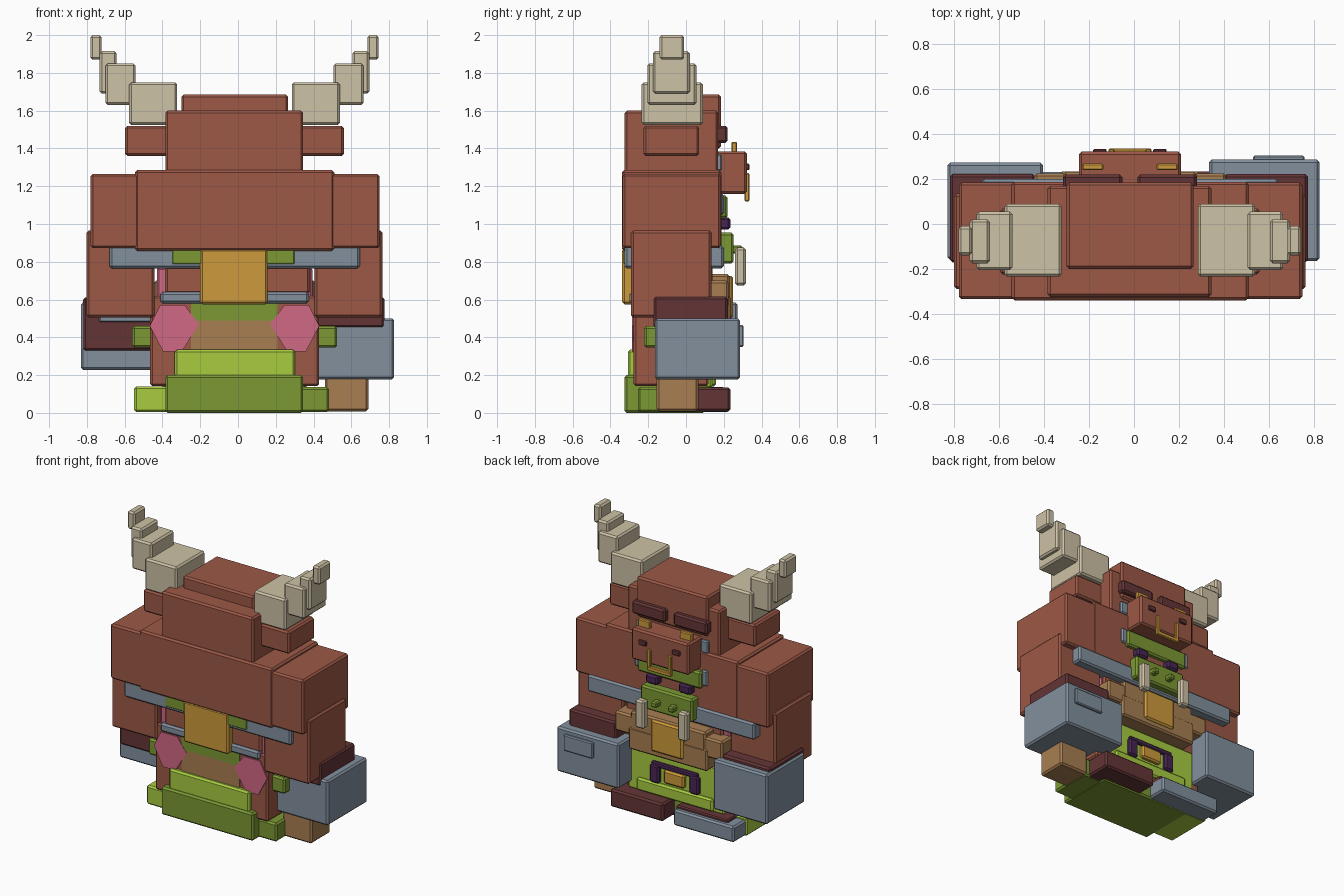
import bpy, bmesh

CX = -0.0185  # centre line of the paired parts


def lin(c):
    c /= 255
    return c / 12.92 if c <= 0.04045 else ((c + 0.055) / 1.055) ** 2.4


def mat(name, r, g, b):
    m = bpy.data.materials.new(name)
    m.diffuse_color = (lin(r), lin(g), lin(b), 1)
    return m


BROWN = mat("red_brown", 156, 88, 70)
BONE = mat("bone", 206, 194, 166)
STEEL = mat("steel_blue", 130, 144, 158)
GREEN = mat("dark_green", 124, 153, 52)
LIME = mat("light_green", 168, 204, 64)
GOLD = mat("gold", 206, 154, 60)
WOOD = mat("leather_tan", 168, 126, 82)
PINK = mat("pink", 208, 104, 132)
MAROON = mat("maroon", 100, 53, 54)
PURPLE = mat("purple", 72, 38, 84)


def finish(name, bm, m):
    me = bpy.data.meshes.new(name)
    bmesh.ops.recalc_face_normals(bm, faces=bm.faces)
    bm.to_mesh(me)
    bm.free()
    me.materials.append(m)
    ob = bpy.data.objects.new(name, me)
    bpy.context.collection.objects.link(ob)
    return ob


def box(name, m, x, y, z, bevel=0.012):
    """Chamfered block from (min, max) ranges."""
    bm = bmesh.new()
    bmesh.ops.create_cube(bm, size=1)
    for v in bm.verts:
        v.co = [r[0] if c < 0 else r[1] for c, r in zip(v.co, (x, y, z))]
    ob = finish(name, bm, m)
    mod = ob.modifiers.new("chamfer", 'BEVEL')
    mod.width = min(bevel, 0.2 * min(r[1] - r[0] for r in (x, y, z)))
    mod.segments = 1
    return ob


def pair(name, m, x, y, z):
    """Block on the +x side plus its mirror across the centre line."""
    box(name + "_right", m, x, y, z)
    box(name + "_left", m, (2 * CX - x[1], 2 * CX - x[0]), y, z)


def plate(name, m, pts, y):
    """Thin painted panel from an x-z outline."""
    bm = bmesh.new()
    f = bm.faces.new([bm.verts.new((px, y, pz)) for px, pz in pts])
    ext = bmesh.ops.extrude_face_region(bm, geom=[f])
    for v in ext["geom"]:
        if isinstance(v, bmesh.types.BMVert):
            v.co.y += 0.008
    finish(name, bm, m)


# Horns, stepping outward and upward
pair("horn_base", BONE, (0.285, 0.54), (-0.235, 0.09), (1.525, 1.75))
pair("horn_lower", BONE, (0.505, 0.665), (-0.205, 0.055), (1.63, 1.85))
pair("horn_upper", BONE, (0.605, 0.695), (-0.175, 0.02), (1.69, 1.915))
pair("horn_tip", BONE, (0.685, 0.745), (-0.14, -0.01), (1.87, 2.0))

# Head
box("head", BROWN, (-0.385, 0.345), (-0.325, 0.17), (1.22, 1.60))
box("head_top", BROWN, (-0.30, 0.265), (-0.2, 0.185), (1.4, 1.685))
pair("ear", BROWN, (0.30, 0.56), (-0.225, 0.07), (1.36, 1.52))
pair("brow", MAROON, (0.015, 0.28), (0.14, 0.22), (1.43, 1.52))
box("snout", BROWN, (-0.245, 0.21), (0.16, 0.322), (1.16, 1.385))
pair("eye", GOLD, (0.10, 0.195), (0.24, 0.27), (1.37, 1.435))
pair("nostril", MAROON, (0.085, 0.145), (0.31, 0.335), (1.285, 1.32))
pair("ring_side", GOLD, (0.05, 0.077), (0.31, 0.335), (1.125, 1.27))
box("ring_bottom", GOLD, (-0.114, 0.077), (0.31, 0.336), (1.12, 1.15))

# Shoulders and arms
box("shoulders", BROWN, (-0.78, 0.75), (-0.335, 0.185), (0.872, 1.265))
box("shoulder_middle", BROWN, (-0.545, 0.51), (-0.34, 0.187), (0.858, 1.285))
pair("arm", BROWN, (0.405, 0.765), (-0.29, 0.135), (0.505, 0.965))
pair("neck_plate", STEEL, (0.225, 0.27), (0.15, 0.2), (1.05, 1.16))
pair("cheek_plate", STEEL, (0.21, 0.27), (0.15, 0.19), (1.28, 1.37))

# Gauntlets, cuffs and fist
box("cuff_right", MAROON, (0.40, 0.775), (-0.172, 0.222), (0.45, 0.615))
box("cuff_left", MAROON, (-0.82, -0.44), (-0.172, 0.222), (0.33, 0.612))
box("gauntlet_right", STEEL, (0.335, 0.827), (-0.165, 0.287), (0.178, 0.5))
box("gauntlet_left", STEEL, (-0.832, -0.405), (-0.16, 0.273), (0.228, 0.585))
box("gauntlet_badge", STEEL, (0.53, 0.76), (0.27, 0.305), (0.35, 0.465))
box("fist", WOOD, (0.46, 0.69), (-0.155, 0.065), (0.008, 0.2))
box("wrist_strip", STEEL, (-0.735, -0.42), (-0.2, 0.1), (0.48, 0.51))

# Torso layers
box("chest_armour", STEEL, (-0.68, 0.645), (-0.325, 0.2), (0.765, 0.885))
box("chest_lining", GREEN, (-0.355, 0.305), (-0.33, 0.15), (0.78, 0.875))
box("waist", BROWN, (-0.385, 0.38), (-0.285, 0.14), (0.63, 0.8))
box("waist_lining", PINK, (-0.43, 0.395), (-0.27, 0.12), (0.6, 0.77))
box("waist_armour", STEEL, (-0.41, 0.375), (-0.3, 0.16), (0.58, 0.64))
box("belt_drop", GOLD, (-0.2, 0.157), (-0.338, 0.1), (0.575, 0.87))
box("lower_body", BROWN, (-0.465, 0.43), (-0.278, 0.12), (0.142, 0.62))
box("hip_block", GREEN, (-0.56, 0.525), (-0.222, 0.1), (0.345, 0.46))

# Painted panels on the lower body
plate("green_panel", GREEN, [(-0.25, 0.49), (0.21, 0.49), (0.21, 0.585), (-0.25, 0.585)], -0.284)
plate("tan_panel", WOOD, [(-0.25, 0.325), (0.21, 0.325), (0.21, 0.49), (-0.25, 0.49)], -0.284)
for side, s in (("right", 1), ("left", -1)):
    pts = [(0.17, 0.47), (0.245, 0.57), (0.375, 0.57), (0.43, 0.46), (0.36, 0.325), (0.26, 0.325)]
    plate("pink_panel_" + side, PINK, [(CX + s * (px - CX), pz) for px, pz in pts], -0.286)

# Green mask under the snout
box("mask_top", GREEN, (-0.27, 0.235), (0.1, 0.22), (1.03, 1.15))
pair("mask_eye", PURPLE, (0.065, 0.16), (0.15, 0.235), (0.97, 1.035))
box("mask_jaw", GREEN, (-0.225, 0.188), (0.1, 0.252), (0.79, 0.955))
pair("mask_nostril", GREEN, (0.025, 0.07), (0.23, 0.3), (0.845, 0.885))
pair("tusk", BONE, (0.115, 0.185), (0.26, 0.317), (0.675, 0.875))

# Wide belt on the face side
box("belt", WOOD, (-0.445, 0.41), (0.08, 0.226), (0.56, 0.7))
box("belt_top", WOOD, (-0.315, 0.28), (0.08, 0.232), (0.58, 0.735))
box("belt_flap", WOOD, (-0.33, 0.295), (0.08, 0.235), (0.46, 0.62))
box("buckle", GOLD, (-0.145, 0.108), (0.18, 0.25), (0.5, 0.725))

# Small lower mask
box("lower_mask", LIME, (-0.4, 0.365), (0.05, 0.14), (0.13, 0.46))
box("lower_mask_lip", LIME, (-0.32, 0.285), (0.05, 0.16), (0.14, 0.23))
box("lower_mask_frame", PURPLE, (-0.2, 0.165), (0.1, 0.16), (0.345, 0.38))
pair("lower_mask_eye", PURPLE, (0.1, 0.175), (0.1, 0.168), (0.23, 0.36))
box("lower_mask_nose", GOLD, (-0.1, 0.063), (0.1, 0.17), (0.25, 0.345))

# Base and feet
box("base_front", GREEN, (-0.385, 0.345), (-0.325, 0.1), (0, 0.2))
box("base_step", LIME, (-0.335, 0.303), (-0.308, 0), (0.18, 0.335))
box("base_left", LIME, (-0.55, -0.36), (-0.255, 0.1), (0.004, 0.14))
box("base_right", GREEN, (0.32, 0.482), (-0.255, 0.06), (0.004, 0.137))
box("foot_right", MAROON, (0.02, 0.44), (0.03, 0.235), (0.008, 0.135))
box("foot_left", STEEL, (-0.54, -0.06), (0.03, 0.232), (0.006, 0.12))
box("foot_left_top", MAROON, (-0.47, -0.06), (0.03, 0.2), (0.1, 0.138))
